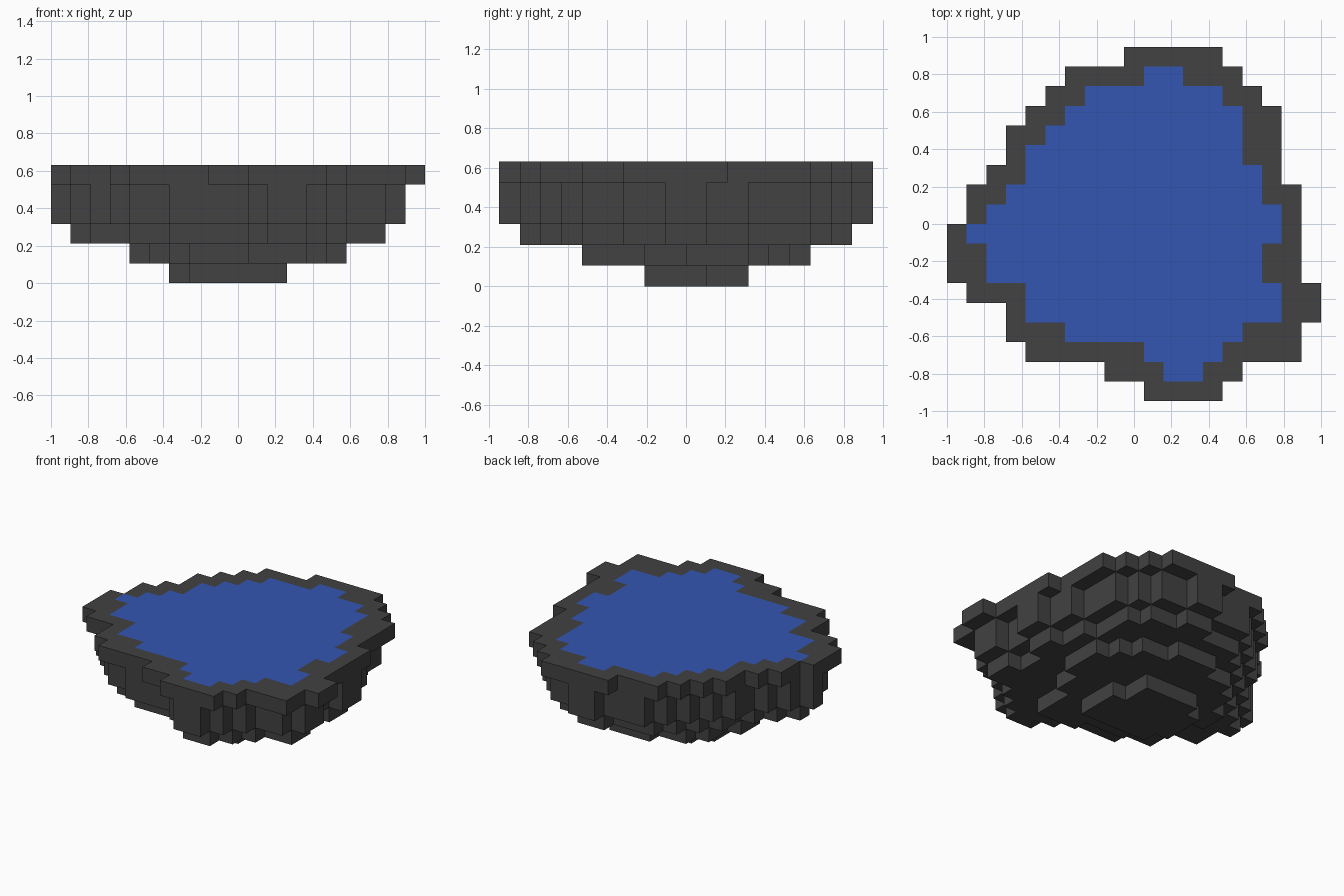
import bpy
import bmesh
from mathutils import Vector

if "Cube" in bpy.data.objects:
    bpy.data.objects.remove(bpy.data.objects["Cube"])

CELL = 2 / 19
CENTRE = Vector((9.5, 9, 0))


def make_material(name, colour):
    mat = bpy.data.materials.new(name)
    mat.use_nodes = True
    mat.diffuse_color = colour
    mat.node_tree.nodes["Principled BSDF"].inputs["Base Color"].default_value = colour
    return mat


def area(first_row, spans):
    """Grid cells covered by one start-end span per row, counted from the front."""
    return {(x, first_row + row) for row, (a, b) in enumerate(spans) for x in range(a, b)}


def grow(cells):
    """Widen an area by one cell along both axes."""
    steps = ((0, 0), (1, 0), (-1, 0), (0, 1), (0, -1))
    return {(x + dx, y + dy) for x, y in cells for dx, dy in steps}


def stack(cells, layers):
    return {(x, y, z) for x, y in cells for z in layers}


def build_blocks(name, blocks, solid, material):
    """Make one mesh from the block faces that are not covered by another block."""
    bm = bmesh.new()
    for block in blocks:
        middle = Vector(block) + Vector((0.5, 0.5, 0.5))
        for axis in range(3):
            for sign in (-1, 1):
                normal = Vector((0, 0, 0))
                normal[axis] = sign
                if tuple(int(c) for c in Vector(block) + normal) in solid:
                    continue
                u = Vector((0, 0, 0))
                u[(axis + 1) % 3] = 0.5
                v = normal.cross(u)
                face_mid = middle + normal / 2 - CENTRE
                corners = (-u - v, u - v, u + v, v - u)
                bm.faces.new([bm.verts.new((face_mid + c) * CELL) for c in corners])
    bmesh.ops.remove_doubles(bm, verts=bm.verts, dist=CELL / 100)
    mesh = bpy.data.meshes.new(name)
    bm.to_mesh(mesh)
    bm.free()
    mesh.materials.append(material)
    obj = bpy.data.objects.new(name, mesh)
    bpy.context.collection.objects.link(obj)
    return obj


# Outlines of the rim, the pool and the two lowest steps
rim = area(0, [(10, 14), (8, 15), (4, 18), (3, 18), (3, 19), (1, 19),
               (0, 18), (0, 18), (0, 18), (1, 18), (1, 18), (2, 17),
               (3, 17), (3, 17), (4, 17), (5, 16), (6, 15), (9, 14)])
pool = area(1, [(11, 13), (10, 14), (6, 15), (4, 17), (4, 17), (2, 16),
                (2, 16), (1, 17), (2, 17), (3, 16), (4, 16), (4, 15),
                (5, 15), (6, 15), (7, 14), (10, 12)])
lower_step = area(4, [(10, 13), (7, 13), (6, 13), (5, 14), (5, 14), (4, 15),
                      (4, 15), (5, 15), (5, 14), (6, 13), (8, 11)])
foot = area(7, [(7, 12), (6, 12), (6, 12), (6, 11), (7, 11)])

# Stack the layers from the foot up to the rim
water = stack(pool, [5])
stone = (stack(rim - pool, [5]) | stack(grow(pool), [3, 4]) | stack(pool, [2])
         | stack(lower_step, [1]) | stack(foot, [0]))
solid = water | stone

build_blocks("stone_basin", stone, solid, make_material("dark_stone", (0.054, 0.054, 0.054, 1)))
build_blocks("water_surface", water, solid, make_material("water_blue", (0.034, 0.093, 0.445, 1)))
